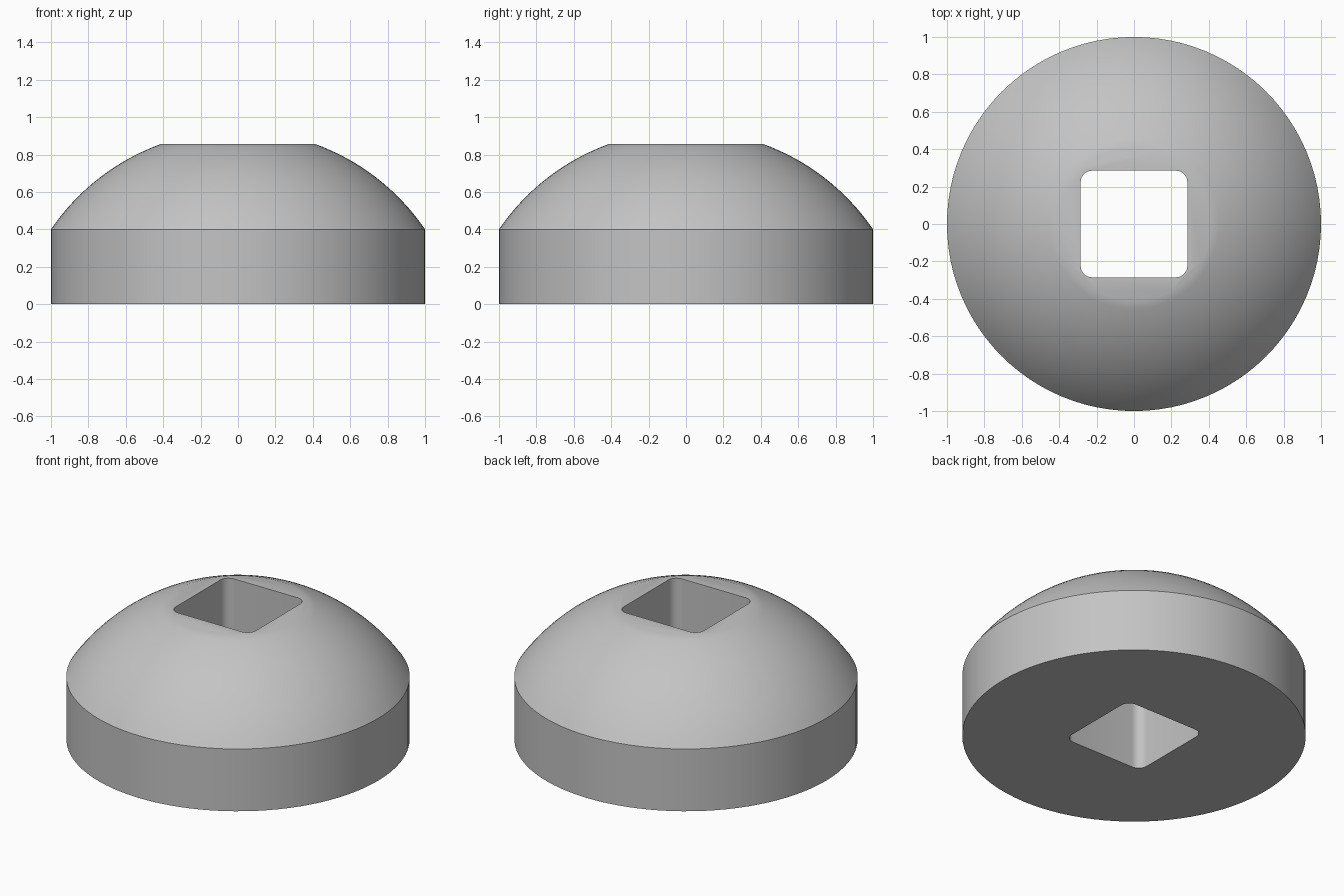
import bpy, bmesh, math

default = bpy.data.objects.get("Cube")
if default:
    bpy.data.objects.remove(default, do_unlink=True)

SEGMENTS = 96
RIM_Z, TOP_Z, TOP_R = 0.40, 0.857, 0.41
HOLE, CORNER = 0.285, 0.06

# One plain grey material
grey = bpy.data.materials.new("plain_grey")
grey.use_nodes = True
colour = (0.55, 0.55, 0.55, 1)
grey.diffuse_color = colour
grey.node_tree.nodes["Principled BSDF"].inputs["Base Color"].default_value = colour


def add_object(name, bm):
    bmesh.ops.recalc_face_normals(bm, faces=bm.faces)
    mesh = bpy.data.meshes.new(name)
    bm.to_mesh(mesh)
    bm.free()
    mesh.materials.append(grey)
    obj = bpy.data.objects.new(name, mesh)
    bpy.context.collection.objects.link(obj)
    return obj


def loft(name, rings):
    """Closed solid through rings of equal point counts."""
    bm = bmesh.new()
    loops = [[bm.verts.new(p) for p in ring] for ring in rings]
    n = len(loops[0])
    for low, high in zip(loops, loops[1:]):
        for i in range(n):
            j = (i + 1) % n
            bm.faces.new((low[i], low[j], high[j], high[i]))
    bm.faces.new(loops[0][::-1])
    bm.faces.new(loops[-1])
    return add_object(name, bm)


def circle(r, z):
    return [(r * math.cos(a), r * math.sin(a), z)
            for a in (math.tau * i / SEGMENTS for i in range(SEGMENTS))]


def rounded_square(z, steps=8):
    points = []
    for q in range(4):
        mid = math.pi / 4 + q * math.pi / 2
        cx = math.copysign(HOLE - CORNER, math.cos(mid))
        cy = math.copysign(HOLE - CORNER, math.sin(mid))
        for s in range(steps + 1):
            a = (q + s / steps) * math.pi / 2
            points.append((cx + CORNER * math.cos(a), cy + CORNER * math.sin(a), z))
    return points


# Straight base band with a spherical dome, cut flat at the top
centre = (TOP_R**2 + TOP_Z**2 - 1 - RIM_Z**2) / (2 * (TOP_Z - RIM_Z))
radius = math.hypot(1, RIM_Z - centre)
start, end = math.asin(1 / radius), math.asin(TOP_R / radius)
rings = [circle(1, 0)]
for k in range(17):
    a = start + (end - start) * k / 16
    rings.append(circle(radius * math.sin(a), centre + radius * math.cos(a)))
body = loft("domed_cap", rings)

# Rounded square hole right through the cap
cutter = loft("hole_cutter", [rounded_square(-0.2), rounded_square(1.2)])
cutter.hide_render = True
cut = body.modifiers.new("square_hole", "BOOLEAN")
cut.operation = "DIFFERENCE"
cut.solver = "EXACT"
cut.object = cutter

bpy.ops.object.select_all(action="DESELECT")
body.select_set(True)
bpy.context.view_layer.objects.active = body
bpy.ops.object.modifier_apply(modifier=cut.name)
bpy.data.objects.remove(cutter, do_unlink=True)
bpy.ops.object.shade_smooth_by_angle(angle=math.radians(30))
